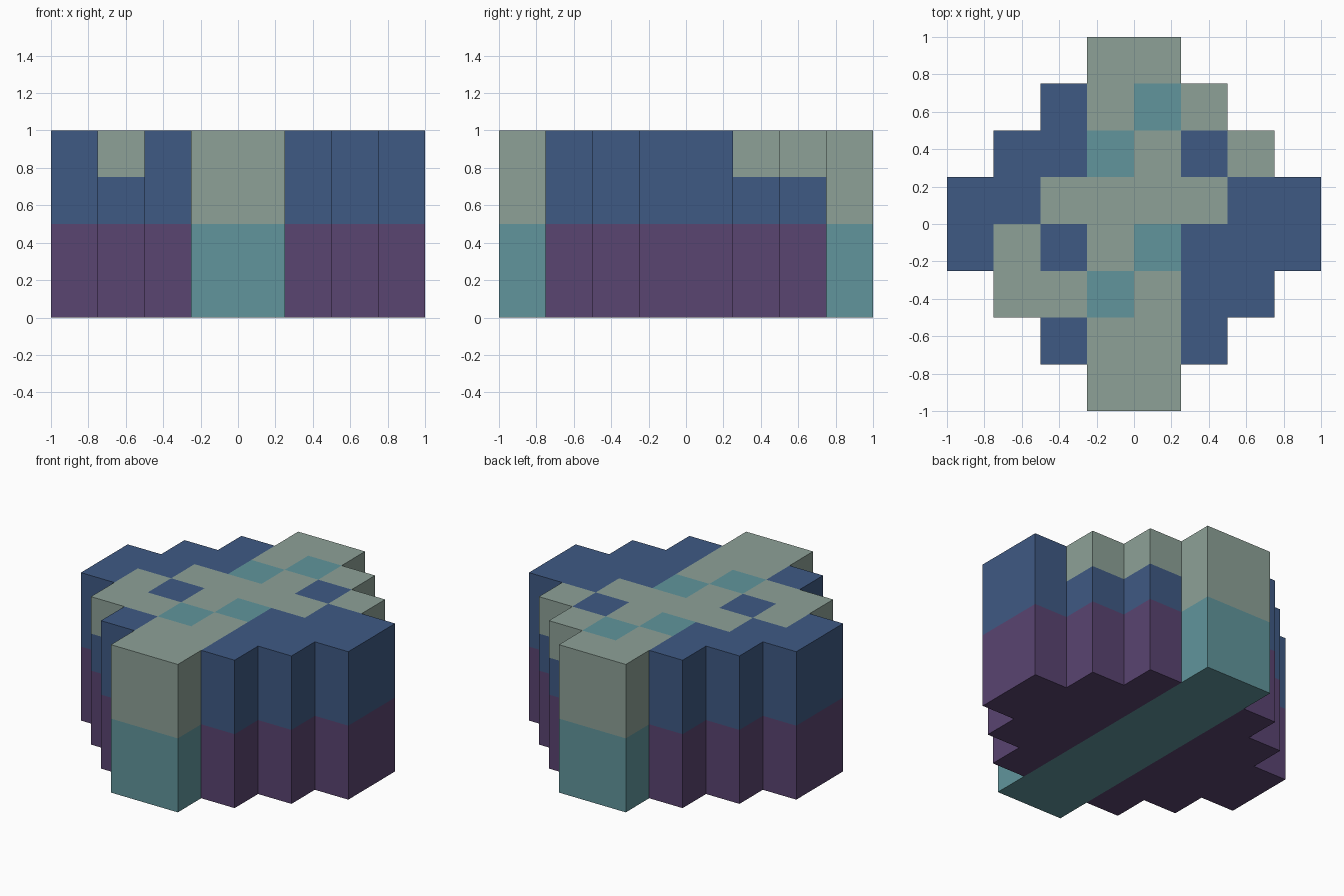
import bpy, bmesh
from mathutils import Vector

if "Cube" in bpy.data.objects:
    bpy.data.objects.remove(bpy.data.objects["Cube"])

CELL = 0.25

# Top inlay seen from above, back row first:
# S = sage, T = teal, B = blue, . = empty
TOP = ["...SS...",
       "..BSTS..",
       ".BBTSBS.",
       "BBSSSSBB",
       "BSBSTBBB",
       ".SSTSBB.",
       "..BSSB..",
       "...SS..."]


def srgb(r, g, b):
    return tuple((c / 255) ** 2.2 for c in (r, g, b)) + (1.0,)


# Part name and colour for each code
PARTS = {"S": ("sage_top_pattern", srgb(140, 160, 150)),
         "T": ("teal_strip_and_inlay", srgb(97, 148, 155)),
         "B": ("blue_upper_body", srgb(65, 90, 131)),
         "P": ("purple_lower_body", srgb(90, 70, 112))}

# Fill the stepped drum: two lower layers, one upper layer, one patterned layer
cells = {}
for row, line in enumerate(TOP):
    for i, code in enumerate(line):
        if code == ".":
            continue
        j = 7 - row
        strip = i in (3, 4)
        cells[i, j, 0] = cells[i, j, 1] = "T" if strip else "P"
        cells[i, j, 2] = "S" if strip else "B"
        cells[i, j, 3] = code


def cell_faces(bm, pos):
    """Add only the outside faces of one cell."""
    centre = Vector(((pos[0] - 3.5) * CELL, (pos[1] - 3.5) * CELL,
                     (pos[2] + 0.5) * CELL))
    for axis in range(3):
        for sign in (-1, 1):
            n = Vector((0, 0, 0))
            n[axis] = sign
            if tuple(p + int(d) for p, d in zip(pos, n)) in cells:
                continue
            u = Vector((0, 0, 0))
            u[(axis + 1) % 3] = 1
            v = n.cross(u)
            corners = [n + a * u + b * v
                       for a, b in ((-1, -1), (1, -1), (1, 1), (-1, 1))]
            bm.faces.new([bm.verts.new(centre + c * CELL / 2) for c in corners])


# One object per coloured part
for code, (name, colour) in PARTS.items():
    bm = bmesh.new()
    for pos, c in cells.items():
        if c == code:
            cell_faces(bm, pos)
    bmesh.ops.remove_doubles(bm, verts=bm.verts, dist=0.001)
    mesh = bpy.data.meshes.new(name)
    bm.to_mesh(mesh)
    bm.free()
    mat = bpy.data.materials.new(name + "_colour")
    mat.diffuse_color = colour
    mat.use_nodes = True
    mat.node_tree.nodes["Principled BSDF"].inputs["Base Color"].default_value = mat.diffuse_color
    mesh.materials.append(mat)
    bpy.context.collection.objects.link(bpy.data.objects.new(name, mesh))
